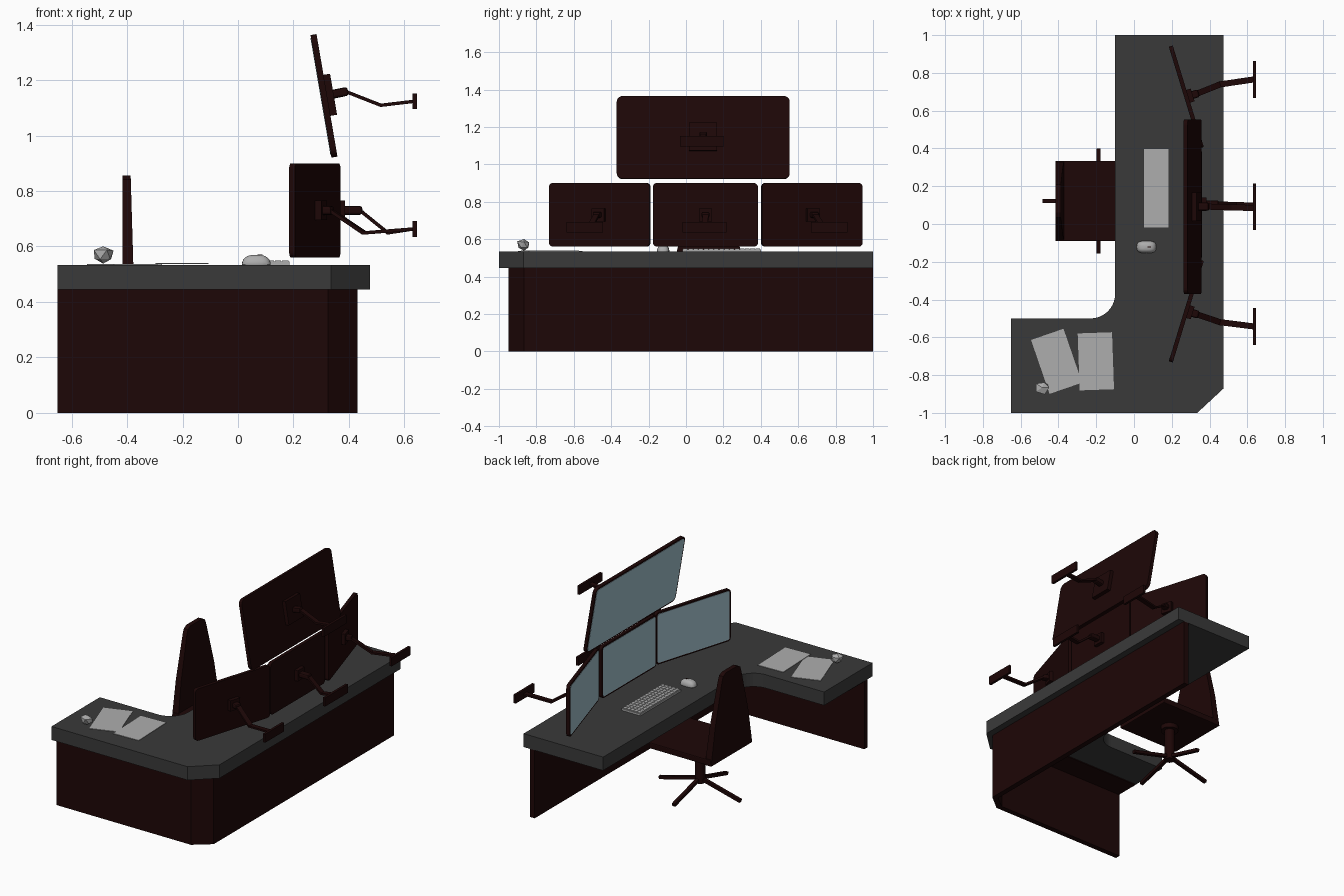
import bpy, bmesh, math, random
from mathutils import Matrix, Vector

cube = bpy.data.objects.get("Cube")
if cube:
    bpy.data.objects.remove(cube, do_unlink=True)


def material(name, r, g, b):
    m = bpy.data.materials.new(name)
    m.use_nodes = True
    m.diffuse_color = (r, g, b, 1)
    m.node_tree.nodes["Principled BSDF"].inputs["Base Color"].default_value = (r, g, b, 1)
    return m


DARK = material("dark_brown", 0.0125, 0.002, 0.002)
SLATE = material("slate_grey", 0.042, 0.042, 0.042)
PAPER = material("pale_grey", 0.42, 0.42, 0.42)
SCREEN = material("screen_blue", 0.36, 0.53, 0.6)


def finish(name, bm, mat, matrix=Matrix(), smooth=False):
    bmesh.ops.recalc_face_normals(bm, faces=bm.faces)
    mesh = bpy.data.meshes.new(name)
    bm.to_mesh(mesh)
    bm.free()
    mesh.transform(matrix)
    mesh.materials.append(mat)
    ob = bpy.data.objects.new(name, mesh)
    bpy.context.collection.objects.link(ob)
    if smooth:
        bpy.ops.object.select_all(action="DESELECT")
        ob.select_set(True)
        bpy.context.view_layer.objects.active = ob
        bpy.ops.object.shade_smooth_by_angle(angle=math.radians(35))
    return ob


def prism(name, pts, z0, z1, mat, matrix=Matrix()):
    """Extrude a flat outline from z0 to z1."""
    bm = bmesh.new()
    face = bm.faces.new([bm.verts.new((x, y, z0)) for x, y in pts])
    top = bmesh.ops.extrude_face_region(bm, geom=[face])["geom"]
    bmesh.ops.translate(bm, vec=(0, 0, z1 - z0),
                        verts=[v for v in top if isinstance(v, bmesh.types.BMVert)])
    return finish(name, bm, mat, matrix)


def box(name, centre, size, mat, matrix=Matrix(), bevel=0):
    bm = bmesh.new()
    bmesh.ops.create_cube(bm, size=1, matrix=Matrix.Translation(centre) @ Matrix.Diagonal((*size, 1)))
    if bevel:
        bmesh.ops.bevel(bm, geom=bm.edges[:], offset=bevel, segments=2, affect="EDGES", profile=0.5)
    return finish(name, bm, mat, matrix)


def cylinder(name, r, z0, z1, mat, matrix=Matrix()):
    bm = bmesh.new()
    bmesh.ops.create_cone(bm, cap_ends=True, segments=20, radius1=r, radius2=r, depth=z1 - z0,
                          matrix=Matrix.Translation((0, 0, (z0 + z1) / 2)))
    return finish(name, bm, mat, matrix, True)


def bar(name, a, b, width, thick, mat, bevel=0):
    """Flat bar running from a to b, its width kept level."""
    a, b = Vector(a), Vector(b)
    d = (b - a).normalized()
    side = Vector((0, 0, 1)).cross(d).normalized()
    rot = Matrix((d, side, d.cross(side))).transposed().to_4x4()
    return box(name, (0, 0, 0), ((b - a).length + thick / 2, width, thick), mat,
               Matrix.Translation((a + b) / 2) @ rot, bevel)


def arc(cx, cy, r, start, end, n=6):
    return [(cx + r * math.cos(math.radians(start + (end - start) * i / n)),
             cy + r * math.sin(math.radians(start + (end - start) * i / n))) for i in range(n + 1)]


def rounded(w, h, r):
    pts = []
    for sx, sy, a in ((1, 1, 0), (-1, 1, 90), (-1, -1, 180), (1, -1, 270)):
        pts += arc(sx * (w / 2 - r), sy * (h / 2 - r), r, a, a + 90, 5)
    return pts


# Desk top with a chamfered outer corner and a curved inner corner
TOP = 0.533
prism("desk_top", [(-0.65, -1), (0.335, -1), (0.475, -0.87), (0.475, 1), (-0.1, 1)]
      + arc(-0.23, -0.37, 0.13, 0, -90, 10) + [(-0.65, -0.5)], 0.445, TOP, SLATE)
# Wall of panels under the outer edge, with a support board behind it
prism("desk_panel", [(-0.65, -0.95), (0.325, -0.95), (0.43, -0.865), (0.43, 1), (0.395, 1),
                     (0.395, -0.85), (0.31, -0.915), (-0.65, -0.915)], 0, 0.445, DARK)
box("desk_support_board", (-0.17, -0.835, 0.442), (0.95, 0.16, 0.006), DARK)

# Chair
CX, CY = -0.188, 0.122
chair = Matrix.Translation((CX, CY, 0))
for i in range(4):
    d = Matrix.Rotation(i * math.pi / 2, 3, "Z") @ Vector((1, 0, 0))
    c = Vector((CX, CY, 0))
    bar(f"chair_leg_{i + 1}", c + d * 0.01 + Vector((0, 0, 0.085)),
        c + d * (0.27 if i % 2 else 0.288) + Vector((0, 0, 0.014)), 0.022, 0.02, DARK)
cylinder("chair_column", 0.032, 0.06, 0.3, DARK, chair)
cylinder("chair_collar", 0.055, 0.27, 0.3, DARK, chair)
box("chair_seat", (CX, CY, 0.32), (0.45, 0.425, 0.04), DARK, bevel=0.006)
half = [(0.212, 0.3), (0.17, 0.54), (0.1, 0.81), (0.088, 0.842), (0.06, 0.856)]
UPRIGHT = Matrix(((0, 0, 1, 0), (1, 0, 0, 0), (0, 1, 0, 0), (0, 0, 0, 1)))
back = prism("chair_back", half + [(-u, v) for u, v in reversed(half)], 0, 0.029, DARK,
             Matrix.Translation((-0.416, CY, 0)) @ UPRIGHT)
for v in back.data.vertices:
    if v.co.x > -0.4:
        v.co.x += 0.03 * (0.856 - v.co.z)


# Monitors on jointed wall arms
def monitor(name, centre, w, h, corner, yaw, pitch, plate, wall_y, wall_w, knee, drop, reach):
    m = (Matrix.Translation(centre) @ Matrix.Rotation(math.radians(yaw), 4, "Z")
         @ Matrix.Rotation(math.radians(pitch), 4, "Y") @ UPRIGHT)
    prism(name + "_case", rounded(w, h, corner), -0.011, 0.011, DARK, m)
    prism(name + "_screen", rounded(w - 0.02, h - 0.02, corner - 0.008), -0.013, -0.0105, SCREEN, m)
    box(name + "_mount_plate", (0, 0, 0.02), (plate, plate, 0.03), DARK, m)
    start = m @ Vector((0, 0, 0.02))
    end = m @ Vector((0, 0, reach))
    end.z = start.z + 0.012 * (pitch != 0)
    bar(name + "_joint", start, end, 0.042, 0.032, DARK, 0.009)
    wall_z = centre[2] - drop + 0.008
    wall = (0.632, wall_y, wall_z)
    bend = (knee, wall_y + (end.y - wall_y) * 0.35, wall_z - 0.014)
    bar(name + "_upper_arm", end, bend, 0.032, 0.012, DARK)
    bar(name + "_lower_arm", bend, wall, 0.032, 0.012, DARK)
    box(name + "_wall_plate", (0.637, wall_y, wall_z), (0.016, wall_w, 0.056), DARK)


monitor("centre_monitor", (0.35, 0.104, 0.73), 0.562, 0.34, 0.022, 0, 0, 0.07, 0.098, 0.235, 0.54, 0.075, 0.09)
for name, y, wall_y, s in (("left_monitor", 0.673, 0.765, 1), ("right_monitor", -0.461, -0.542, -1)):
    monitor(name, (0.277, y, 0.73), 0.562, 0.34, 0.022, 17 * s, 0, 0.07, wall_y, 0.195, 0.455, 0.075, 0.06)
monitor("top_monitor", (0.31, 0.092, 1.143), 0.925, 0.448, 0.032, 0, -9.7, 0.15, 0.085, 0.235, 0.515, 0.028, 0.08)

# Keyboard with rows of low, closely set keys
box("keyboard_base", (0.118, 0.19, TOP + 0.006), (0.135, 0.42, 0.012), PAPER)
bm = bmesh.new()
for row in range(5):
    for col in range(15):
        at = Matrix.Translation((0.066 + row * 0.026, -0.003 + col * 0.0276, TOP + 0.014))
        bmesh.ops.create_cube(bm, size=1, matrix=at @ Matrix.Diagonal((0.023, 0.0246, 0.006, 1)))
finish("keyboard_keys", bm, PAPER)

# Mouse: a stretched half ball with a wheel
bm = bmesh.new()
bmesh.ops.create_uvsphere(bm, u_segments=24, v_segments=12, radius=1)
for v in bm.verts:
    x, y, z = v.co
    v.co = (math.copysign(abs(x) ** 0.7, x), math.copysign(abs(y) ** 0.7, y), max(z, -0.05))
finish("mouse_body", bm, PAPER,
       Matrix.Translation((0.066, -0.122, TOP + 0.002)) @ Matrix.Diagonal((0.052, 0.033, 0.035, 1)), True)
box("mouse_wheel", (0.08, -0.122, TOP + 0.034), (0.018, 0.006, 0.008), DARK)

# Loose sheets and a crumpled ball of paper
for i, (x, y, turn, z) in enumerate(((-0.41, -0.727, 19, 0), (-0.202, -0.727, 2, 0.003))):
    box(f"paper_sheet_{i + 1}", (0, 0, 0), (0.182, 0.302, 0.003), PAPER,
        Matrix.Translation((x, y, TOP + 0.002 + z)) @ Matrix.Rotation(math.radians(turn), 4, "Z"))
random.seed(4)
bm = bmesh.new()
bmesh.ops.create_icosphere(bm, subdivisions=1, radius=1)
for v in bm.verts:
    v.co *= random.uniform(0.75, 1.2)
finish("crumpled_paper", bm, PAPER,
       Matrix.Translation((-0.486, -0.866, TOP + 0.036)) @ Matrix.Diagonal((0.042, 0.037, 0.036, 1)))
